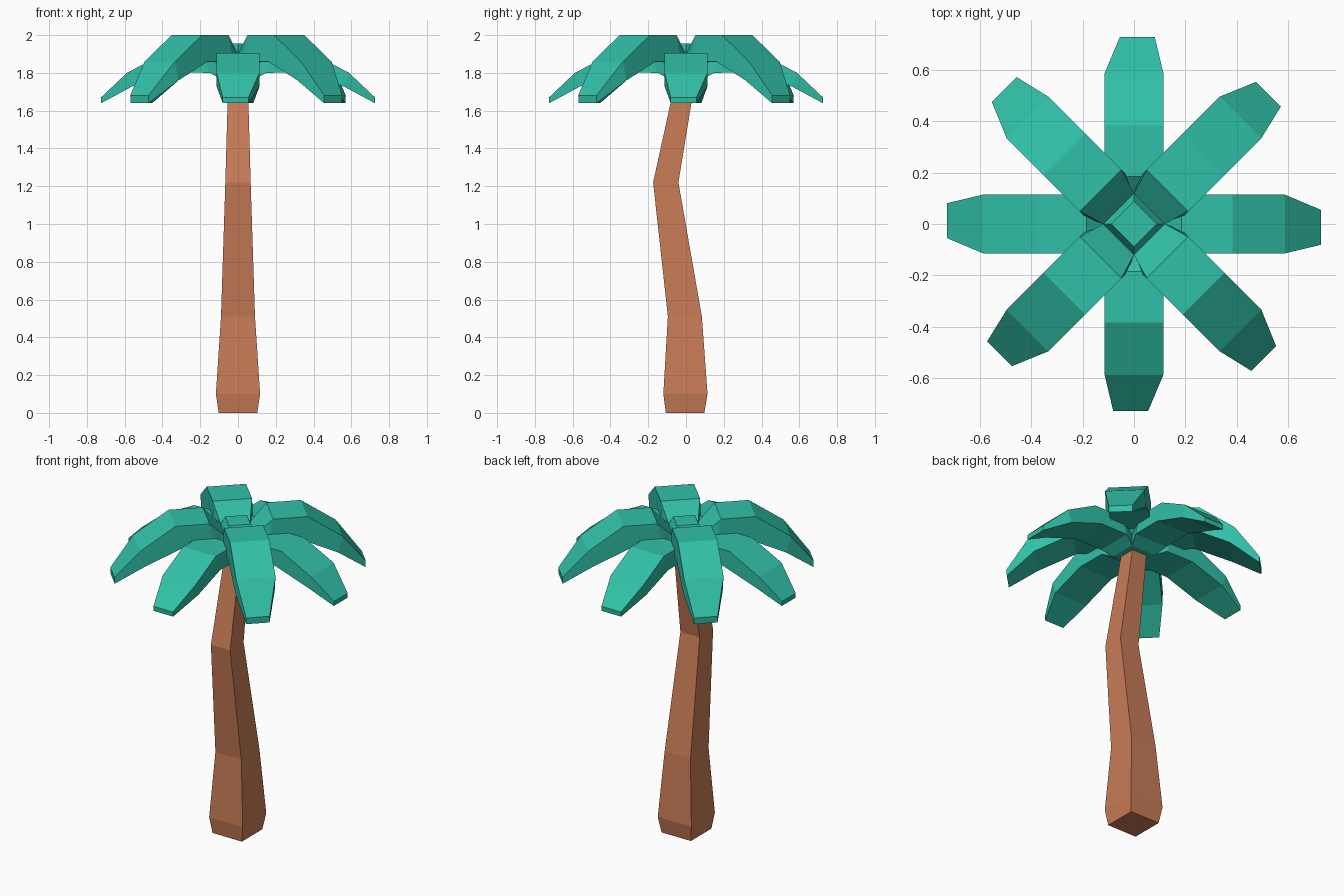
import bpy, bmesh, math
from mathutils import Matrix

if "Cube" in bpy.data.objects:
    bpy.data.objects.remove(bpy.data.objects["Cube"])


def material(name, color):
    m = bpy.data.materials.new(name)
    m.diffuse_color = (*color, 1)
    m.use_nodes = True
    m.node_tree.nodes["Principled BSDF"].inputs["Base Color"].default_value = m.diffuse_color
    return m


def finish(bm, name, mat):
    bmesh.ops.remove_doubles(bm, verts=bm.verts, dist=0.0005)
    bmesh.ops.recalc_face_normals(bm, faces=bm.faces)
    me = bpy.data.meshes.new(name)
    bm.to_mesh(me)
    bm.free()
    me.materials.append(mat)
    ob = bpy.data.objects.new(name, me)
    bpy.context.collection.objects.link(ob)
    return ob


def loft(bm, rings):
    """Bridge successive vertex rings with quads."""
    for a, b in zip(rings, rings[1:]):
        n = len(a)
        for i in range(n):
            j = (i + 1) % n
            bm.faces.new((a[i], a[j], b[j], b[i]))


def square(bm, h, z, y=0):
    return [bm.verts.new((sx * h, y + sy * h, z))
            for sx, sy in ((-1, -1), (1, -1), (1, 1), (-1, 1))]


bark = material("bark", (0.58, 0.20, 0.095))
leaf = material("leaf", (0.03, 0.53, 0.39))

# Crooked square trunk: half width, height, y offset
bm = bmesh.new()
rings = [square(bm, *s) for s in (
    (0.102, 0, -0.005), (0.117, 0.1, -0.003), (0.09, 0.51, -0.006),
    (0.067, 1.22, -0.107), (0.051, 1.79, 0.002))]
loft(bm, rings)
bm.faces.new(rings[0])
bm.faces.new(rings[-1])
finish(bm, "trunk", bark)

# Frond sections: top radius, top height, bottom radius, bottom height, right, left half width
SECTIONS = (
    (0.085, 0.26, 0.085, 0.17, 0.085, 0.085),
    (0.184, 0.36, 0.15, 0.218, 0.114, 0.114),
    (0.383, 0.36, 0.34, 0.22, 0.114, 0.114),
    (0.586, 0.22, 0.56, 0.12, 0.114, 0.114),
    (0.726, 0.04, 0.724, 0.0, 0.081, 0.055),
)
BASE = 1.64


def frond_ring(name, angle, squash):
    bm = bmesh.new()
    # Four drooping fronds around the core
    for k in range(4):
        rot = Matrix.Rotation(angle + k * math.pi / 2, 3, 'Z')
        rings = []
        for rt, ht, rb, hb, wr, wl in SECTIONS:
            zt, zb = BASE + squash * ht, BASE + squash * hb
            pts = ((rt, -wr, zt), (rt, wl, zt), (rb, wl, zb), (rb, -wr, zb))
            rings.append([bm.verts.new(rot @ Matrix.Diagonal((1, 1, 1)) @ Matrix.Translation(p).translation)
                          for p in pts])
        loft(bm, rings)
        bm.faces.new(rings[-1])
    # Core: closed underside and a small tapered cap
    core = [square(bm, 0.085, BASE + squash * 0.26),
            square(bm, 0.063, BASE + squash * 0.315)]
    under = square(bm, 0.085, BASE + squash * 0.17)
    loft(bm, core)
    bm.faces.new(core[-1])
    bm.faces.new(under)
    turn = Matrix.Rotation(angle, 3, 'Z')
    for v in core[0] + core[1] + under:
        v.co = turn @ v.co
    finish(bm, name, leaf)


frond_ring("upper_fronds", math.pi / 4, 1.0)
frond_ring("lower_fronds", 0, 0.736)
